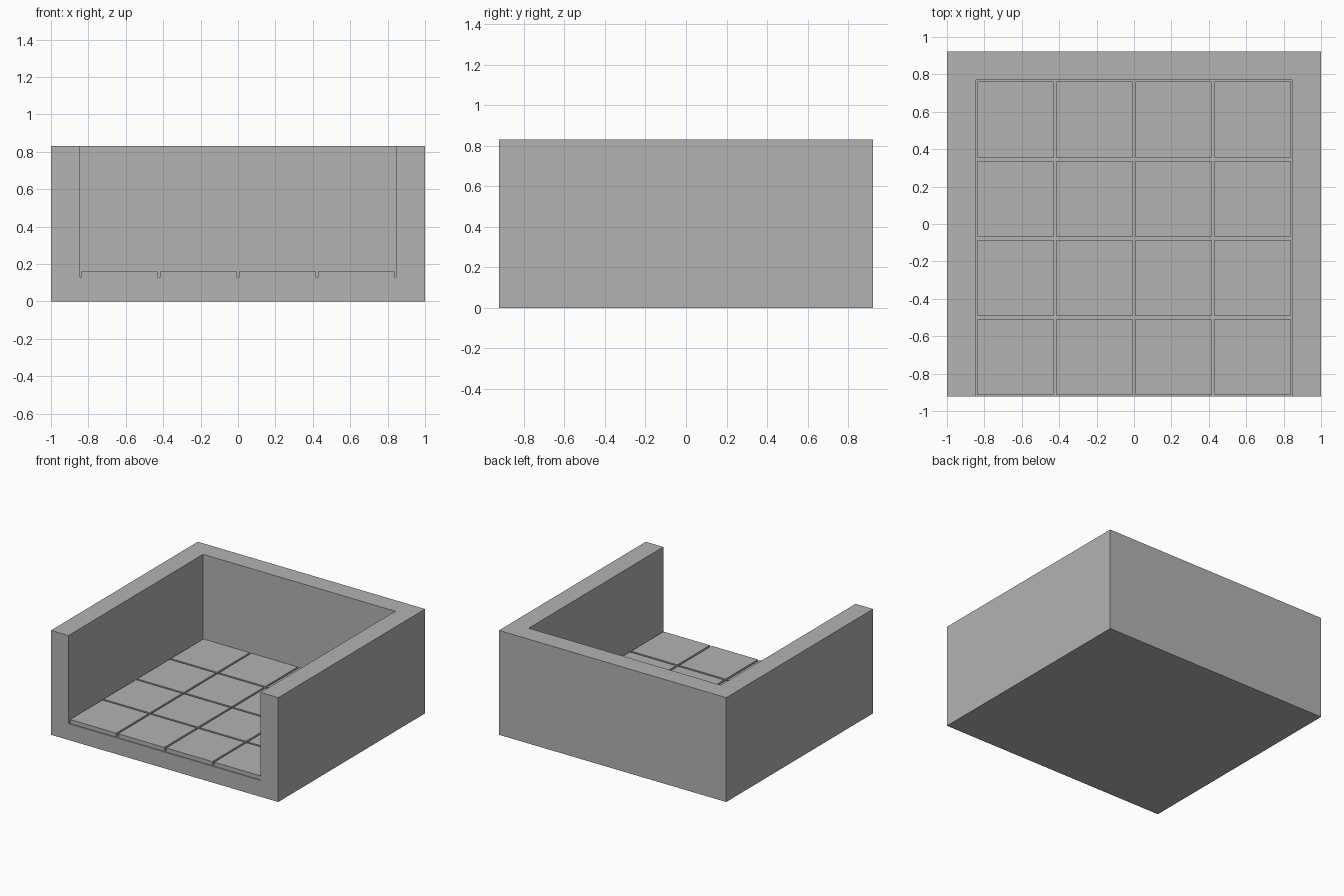
import bpy
import bmesh
from mathutils import Matrix, Vector

if "Cube" in bpy.data.objects:
    bpy.data.objects.remove(bpy.data.objects["Cube"], do_unlink=True)

HALF_X, HALF_Y, HEIGHT = 1.0, 0.923, 0.83
WALL = 0.154
FLOOR_Z, TILE_TOP = 0.13, 0.162
COUNT, GAP = 4, 0.016
INNER_X = HALF_X - WALL
INNER_Y = HALF_Y - WALL

stone = bpy.data.materials.new("grey stone")
stone.use_nodes = True
colour = (0.45, 0.45, 0.45, 1)
stone.diffuse_color = colour
stone.node_tree.nodes["Principled BSDF"].inputs["Base Color"].default_value = colour


def add_box(bm, low, high):
    low, high = Vector(low), Vector(high)
    matrix = Matrix.Translation((low + high) / 2) @ Matrix.Diagonal((*(high - low), 1))
    return bmesh.ops.create_cube(bm, size=1, matrix=matrix)["verts"]


def make_object(name, bm):
    mesh = bpy.data.meshes.new(name)
    bm.to_mesh(mesh)
    bm.free()
    mesh.materials.append(stone)
    obj = bpy.data.objects.new(name, mesh)
    bpy.context.collection.objects.link(obj)
    return obj


# Walls and base: a block hollowed out from the top and the front
bm = bmesh.new()
add_box(bm, (-HALF_X, -HALF_Y, 0), (HALF_X, HALF_Y, HEIGHT))
shell = make_object("walls_and_base", bm)

bm = bmesh.new()
add_box(bm, (-INNER_X, -HALF_Y - 1, FLOOR_Z), (INNER_X, INNER_Y, HEIGHT + 1))
cutter = make_object("room_cutter", bm)
cutter.hide_render = True

hollow = shell.modifiers.new("hollow", "BOOLEAN")
hollow.operation = "DIFFERENCE"
hollow.solver = "EXACT"
hollow.object = cutter
bpy.context.view_layer.objects.active = shell
bpy.ops.object.modifier_apply(modifier=hollow.name)
bpy.data.objects.remove(cutter, do_unlink=True)

# Floor tiles: square slabs separated by narrow grooves
bm = bmesh.new()
step_x = 2 * INNER_X / COUNT
step_y = (INNER_Y + HALF_Y) / COUNT
for i in range(COUNT):
    for j in range(COUNT):
        x = -INNER_X + i * step_x + GAP / 2
        y = -HALF_Y + j * step_y + GAP / 2
        add_box(bm, (x, y, FLOOR_Z), (x + step_x - GAP, y + step_y - GAP, TILE_TOP))
# The undersides rest on the base, so they are left open
bm.normal_update()
undersides = [f for f in bm.faces if f.normal.z < -0.5]
bmesh.ops.delete(bm, geom=undersides, context="FACES")
make_object("floor_tiles", bm)
